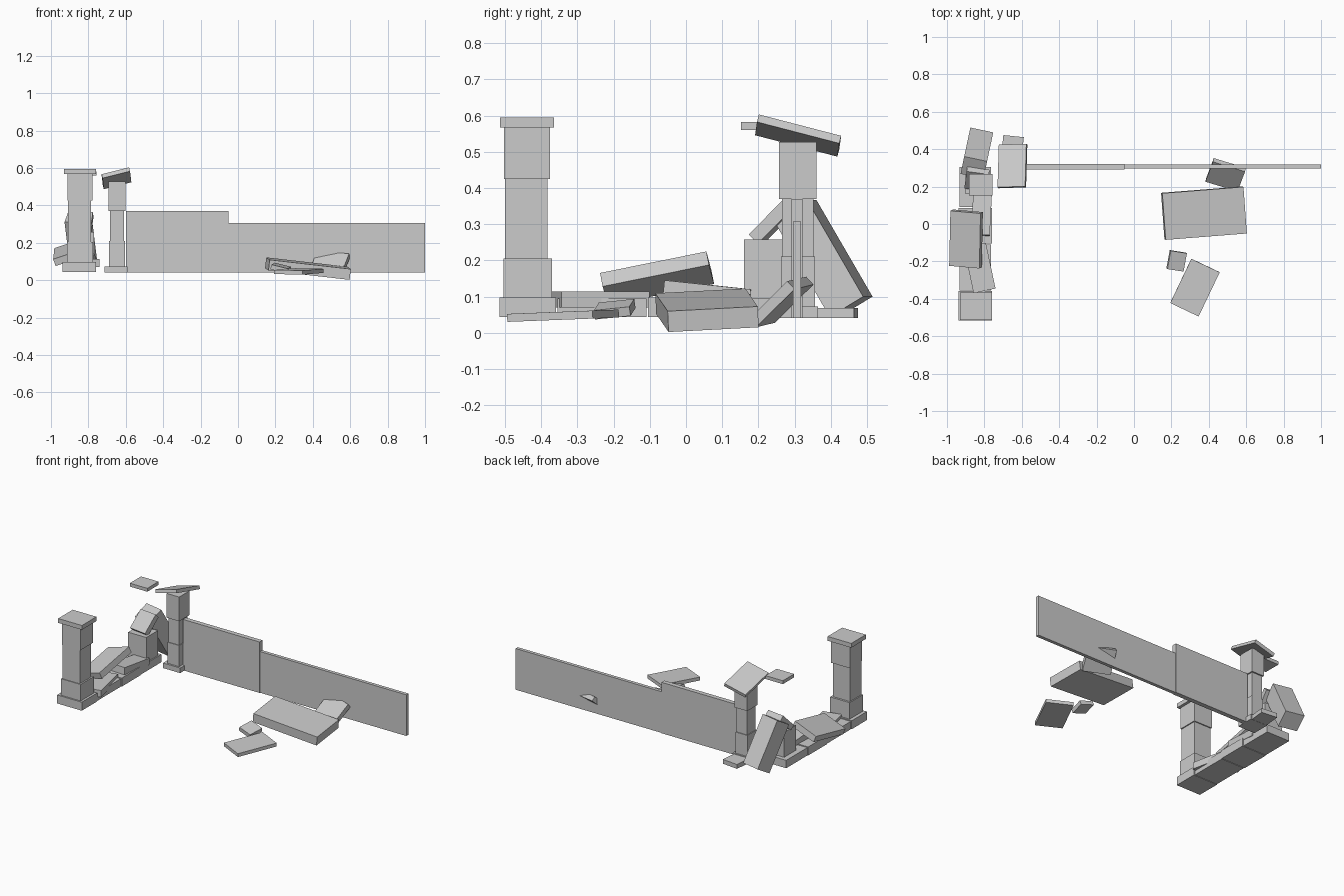
import bpy
from math import radians
from mathutils import Euler, Matrix, Vector


def block(name, centre, size, rot=(0, 0, 0)):
    """Rectangular stone: centre, size, rotation in degrees."""
    bpy.ops.mesh.primitive_cube_add(size=1)
    ob = bpy.context.object
    ob.name = name
    m = (Matrix.Translation(Vector(centre))
         @ Euler([radians(a) for a in rot]).to_matrix().to_4x4()
         @ Matrix.Diagonal((*size, 1)))
    ob.data.transform(m)
    return ob


def span(name, x, y, z):
    """Upright stone given by its min/max on every axis."""
    return block(name, [(a + b) / 2 for a, b in (x, y, z)],
                 [b - a for a, b in (x, y, z)])


# Long wall: taller thick panel and lower thin panel
span("wall_high", (-0.6, -0.05), (0.292, 0.322), (0.04, 0.37))
span("wall_low", (-0.06, 1.0), (0.296, 0.318), (0.04, 0.307))

# Row of foundation stones on the left
edges = [-0.515, -0.355, -0.105, 0.09, 0.31]
for i, (a, b) in enumerate(zip(edges, edges[1:])):
    j = 0.004 * (i % 2)
    span(f"foundation_{i + 1}", (-0.937 + j, -0.76 - j), (a, b - 0.004), (0.043, 0.098 - j))

# Intact front pillar
span("front_pillar_lower", (-0.915, -0.775), (-0.505, -0.37), (0.095, 0.205))
span("front_pillar_middle", (-0.908, -0.785), (-0.5, -0.383), (0.2, 0.425))
span("front_pillar_upper", (-0.912, -0.778), (-0.503, -0.376), (0.425, 0.57))
span("front_pillar_cap", (-0.93, -0.76), (-0.514, -0.365), (0.567, 0.595))

# Rear pillar with a tipped cap
span("rear_pillar_base", (-0.713, -0.59), (0.25, 0.365), (0.04, 0.073))
block("rear_base_fragment", (-0.65, 0.41, 0.055), (0.11, 0.12, 0.028), (0, 0, -6))
span("rear_pillar_lower", (-0.69, -0.605), (0.262, 0.357), (0.07, 0.21))
span("rear_pillar_middle", (-0.685, -0.61), (0.266, 0.352), (0.21, 0.37))
span("rear_pillar_upper", (-0.692, -0.602), (0.257, 0.361), (0.37, 0.527))
block("rear_pillar_cap", (-0.65, 0.31, 0.545), (0.152, 0.235, 0.022), (-15, -14, 2))

# Broken pillar: stump, toppled shaft and loose slabs
span("broken_pillar_stump", (-0.9, -0.77), (0.16, 0.28), (0.095, 0.257))
block("broken_pillar_chunk", (-0.84, 0.24, 0.305), (0.12, 0.13, 0.036), (45, 0, -8))
block("toppled_shaft", (-0.84, 0.379, 0.205), (0.125, 0.11, 0.31), (30.7, 0, -12))
block("broken_pillar_top_slab", (-0.82, 0.21, 0.571), (0.125, 0.115, 0.022))

# Rubble lying on the foundation
block("fallen_cap", (-0.898, -0.08, 0.15), (0.17, 0.3, 0.04), (12, -18, -5))
block("rubble_flat", (-0.825, -0.235, 0.092), (0.12, 0.25, 0.044), (0, 0, 12))
block("rubble_sloped", (-0.815, 0.06, 0.11), (0.1, 0.24, 0.045), (-6, 0, -3))

# Loose slabs in front of the wall
block("large_fallen_slab", (0.374, 0.058, 0.062), (0.438, 0.25, 0.058), (3, 6.5, 4.5))
block("leaning_slab", (0.49, 0.263, 0.085), (0.18, 0.155, 0.03), (43, 4, -17))
block("flat_slab", (0.326, -0.34, 0.047), (0.168, 0.262, 0.022), (2, 1, -25.5))
block("small_chunk", (0.228, -0.197, 0.065), (0.09, 0.1, 0.026), (6, 14, -9))
